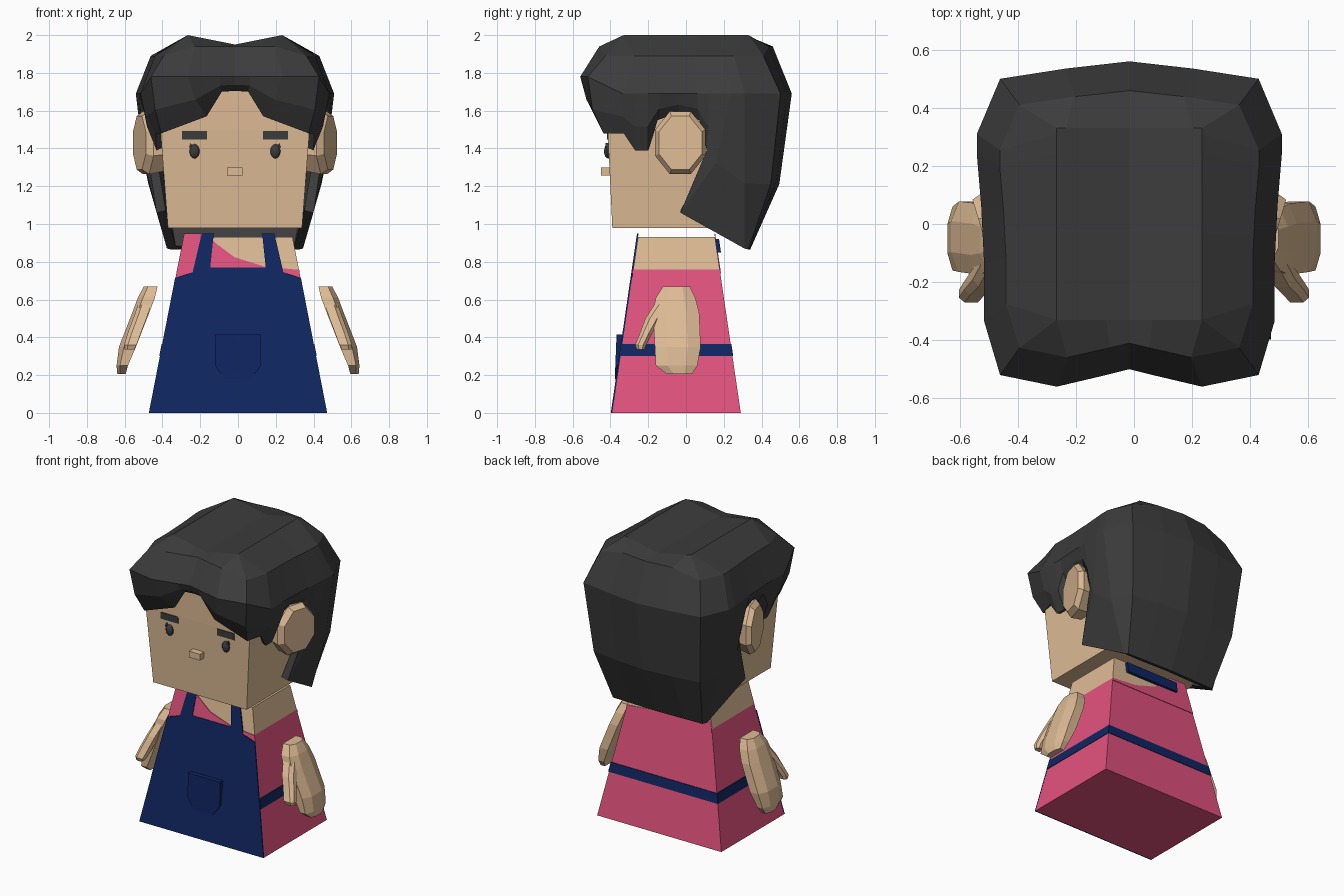
import bpy, bmesh
from math import cos, sin, tau

cube = bpy.data.objects.get("Cube")
if cube:
    bpy.data.objects.remove(cube)


def material(name, rgb):
    m = bpy.data.materials.new(name)
    m.use_nodes = True
    m.diffuse_color = (*rgb, 1)
    m.node_tree.nodes["Principled BSDF"].inputs["Base Color"].default_value = (*rgb, 1)
    return m


SKIN = material("skin", (0.73, 0.50, 0.30))
PINK = material("pink cloth", (0.76, 0.085, 0.21))
NAVY = material("navy cloth", (0.005, 0.019, 0.12))
DARK = material("dark hair", (0.045, 0.045, 0.045))
HEAD_X = -0.016


def finish(bm, name, mat, x=0.0, fix=True):
    if fix:
        bmesh.ops.recalc_face_normals(bm, faces=bm.faces)
    mesh = bpy.data.meshes.new(name)
    bm.to_mesh(mesh)
    bm.free()
    mesh.materials.append(mat)
    ob = bpy.data.objects.new(name, mesh)
    ob.location.x = x
    bpy.context.scene.collection.objects.link(ob)
    return ob


def loft(name, rings, mat, x=0.0):
    """Closed solid through rings that have equal point counts."""
    bm = bmesh.new()
    rows = [[bm.verts.new(p) for p in ring] for ring in rings]
    for a, b in zip(rows, rows[1:]):
        for i in range(len(a)):
            j = (i + 1) % len(a)
            bm.faces.new((a[i], a[j], b[j], b[i]))
    bm.faces.new(rows[0])
    bm.faces.new(rows[-1])
    return finish(bm, name, mat, x)


def rect(x0, x1, y0, y1, z):
    return [(x0, y0, z), (x1, y0, z), (x1, y1, z), (x0, y1, z)]


def mirror(ob):
    mod = ob.modifiers.new("Mirror", "MIRROR")
    mod.use_clip = True
    return ob


# Tapered torso
def front_y(z):
    return -0.39 + 0.146 * z


def back_y(z):
    return 0.29 - 0.147 * z


def torso(name, z0, z1, grow, mat):
    def ring(z):
        half = 0.472 - 0.197 * z + grow
        return rect(-half, half, front_y(z) - grow, back_y(z) + grow, z)
    return loft(name, [ring(z0), ring(z1)], mat)


torso("dress", 0, 0.76, 0, PINK)
torso("neck", 0.76, 0.93, 0, SKIN)
torso("belt", 0.30, 0.365, 0.004, NAVY)


# Thin cloth plates that follow the torso slope
def plate(name, outline, surface, out, mat):
    rings = [[(x, surface(z) + d, z) for x, z in outline] for d in (0, out)]
    return loft(name, rings, mat)


shoulder = [(-0.325, 0.74), (0.325, 0.74), (0.325, 0.757), (0.14, 0.775),
            (-0.02, 0.825), (-0.12, 0.9), (-0.16, 0.95), (-0.285, 0.95)]
plate("dress_shoulder_front", shoulder, front_y, -0.004, PINK)
plate("dress_shoulder_back", shoulder, back_y, 0.004, PINK)

apron_half = [(0.472, 0), (0.333, 0.715), (0.24, 0.745), (0.192, 0.95),
              (0.128, 0.95), (0.147, 0.77)]
apron = apron_half + [(-x, z) for x, z in reversed(apron_half)]
plate("apron", apron, front_y, -0.008, NAVY)
plate("apron_back_strap", [(-0.2, 0.85), (0.2, 0.85), (0.2, 0.92), (-0.2, 0.92)],
      back_y, 0.02, NAVY)

# Pouch pocket that stands off the apron
pocket_half = [(0.122, 0.415), (0.122, 0.25), (0.07, 0.18)]
pocket = pocket_half + [(-x, z) for x, z in reversed(pocket_half)]
loft("apron_pocket", [[(x, front_y(z), z) for x, z in pocket],
                      [(x, -0.377 + 0.04 * (z - 0.18), z) for x, z in pocket]], NAVY)

# Head, widening upward
loft("head", [rect(-0.355, 0.355, -0.39, 0.30, 0.98),
              rect(-0.395, 0.395, -0.415, 0.34, 1.5),
              rect(-0.40, 0.40, -0.42, 0.36, 1.8)], SKIN, HEAD_X)
loft("nose", [rect(-0.041, 0.041, -0.45, -0.38, z) for z in (1.257, 1.30)], SKIN, HEAD_X)

# Brows and eyes
for side, s in (("right", -1), ("left", 1)):
    c = 0.214 * s
    loft(side + "_brow", [rect(c - 0.066, c + 0.066, -0.419, -0.41, z)
                          for z in (1.448, 1.493)], DARK, HEAD_X)
    bm = bmesh.new()
    bmesh.ops.create_uvsphere(bm, u_segments=10, v_segments=8, radius=1)
    bmesh.ops.scale(bm, vec=(0.028, 0.022, 0.038), verts=bm.verts)
    bmesh.ops.translate(bm, vec=(c, -0.412, 1.385), verts=bm.verts)
    finish(bm, side + "_eye", DARK, HEAD_X)
    lash = [(c + s * 0.012, 1.41), (c + s * 0.03, 1.405), (c + s * 0.02, 1.43)]
    loft(side + "_lash", [[(x, y, z) for x, z in lash] for y in (-0.425, -0.405)],
         DARK, HEAD_X)

# Ears: eight-sided wedges flaring toward the back
def ear_ring(size, depth):
    ring = []
    for i in range(8):
        a = tau * (i + 0.5) / 8
        y = -0.03 + 0.145 * size * cos(a)
        z = 1.43 + 0.18 * size * sin(a)
        ring.append((0.37 if depth == 0 else 0.47 + depth + 0.3 * y, y, z))
    return ring


mirror(loft("ears", [ear_ring(0.9, 0), ear_ring(1, 0.01), ear_ring(0.85, 0.045)],
            SKIN, HEAD_X))


# Arms: flat mitten shapes leaning outward
def limb_ring(z, y0, y1, x, t):
    edge = (y1 - y0) * 0.28
    return [(x - t, y0, z), (x - t, y1, z), (x + t * 0.4, y1, z),
            (x + t, y1 - edge, z), (x + t, y0 + edge, z), (x + t * 0.4, y0, z)]


arm_rows = [(0.67, -0.12, 0.02, 0.462, 0.036), (0.61, -0.16, 0.05, 0.485, 0.045),
            (0.53, -0.175, 0.07, 0.515, 0.045), (0.35, -0.165, 0.078, 0.585, 0.045),
            (0.25, -0.16, 0.06, 0.613, 0.03), (0.205, -0.10, 0.03, 0.617, 0.022)]
thumb_rows = [(0.60, -0.15, -0.06, 0.485, 0.035), (0.50, -0.215, -0.13, 0.52, 0.035),
              (0.42, -0.245, -0.18, 0.55, 0.035), (0.36, -0.27, -0.21, 0.57, 0.033),
              (0.335, -0.26, -0.22, 0.575, 0.025)]
mirror(loft("arms", [limb_ring(*r) for r in arm_rows], SKIN))
mirror(loft("thumbs", [limb_ring(*r) for r in thumb_rows], SKIN))

# Hair: each lock runs from the crown over a widest point to its tip
# (widest x, widest y, tip x, tip y, tip z), front centre to back centre
locks = [(0, -0.50, 0, -0.45, 1.705), (0.08, -0.52, 0.07, -0.45, 1.70),
         (0.25, -0.56, 0.15, -0.45, 1.57), (0.445, -0.52, 0.39, -0.437, 1.48),
         (0.50, -0.335, 0.42, -0.33, 1.48), (0.50, -0.27, 0.415, -0.27, 1.39),
         (0.50, -0.20, 0.415, -0.20, 1.39), (0.50, -0.14, 0.43, -0.15, 1.55),
         (0.505, -0.04, 0.44, -0.04, 1.59), (0.51, 0.06, 0.455, 0.07, 1.55),
         (0.515, 0.12, 0.465, 0.11, 1.39), (0.525, 0.24, 0.415, -0.03, 1.06),
         (0.525, 0.31, 0.36, 0.31, 0.87), (0.445, 0.50, 0.34, 0.33, 0.865),
         (0.22, 0.535, 0.2, 0.335, 0.865), (0, 0.56, 0, 0.34, 0.865)]


def mix(a, b, t):
    return a + (b - a) * t


bm = bmesh.new()
known = {}


def vert(x, y, z):
    key = (round(x, 4), round(y, 4), round(z, 4))
    if key not in known:
        known[key] = bm.verts.new(key)
    return known[key]


columns = []
for wx, wy, tx, ty, tz in locks:
    crown_x = min(wx, 0.25)
    wide_z = 1.78 if wy < -0.4 else 1.69
    columns.append([
        vert(crown_x, max(-0.33, min(0.33, wy)), 1.95 + 0.2 * crown_x),
        vert(wx * 0.85, wy * 0.82, 1.94 if wx < 0.3 else 1.89),
        vert(wx, wy, wide_z),
        vert(mix(wx, tx, 0.4), mix(wy, ty, 0.3), mix(wide_z, tz, 0.58)),
        vert(tx, ty, tz)])
for a, b in zip(columns, columns[1:]):
    for k in range(4):
        corners = list(dict.fromkeys((a[k], b[k], b[k + 1], a[k + 1])))
        bm.faces.new(corners)
crown = bm.faces.new(list(dict.fromkeys(c[0] for c in columns)))
bmesh.ops.recalc_face_normals(bm, faces=bm.faces)
crown.normal_update()
if crown.normal.z < 0:
    bmesh.ops.reverse_faces(bm, faces=bm.faces)
hair = mirror(finish(bm, "hair", DARK, HEAD_X, fix=False))
shell = hair.modifiers.new("Thickness", "SOLIDIFY")
shell.thickness = 0.05
shell.offset = -1
